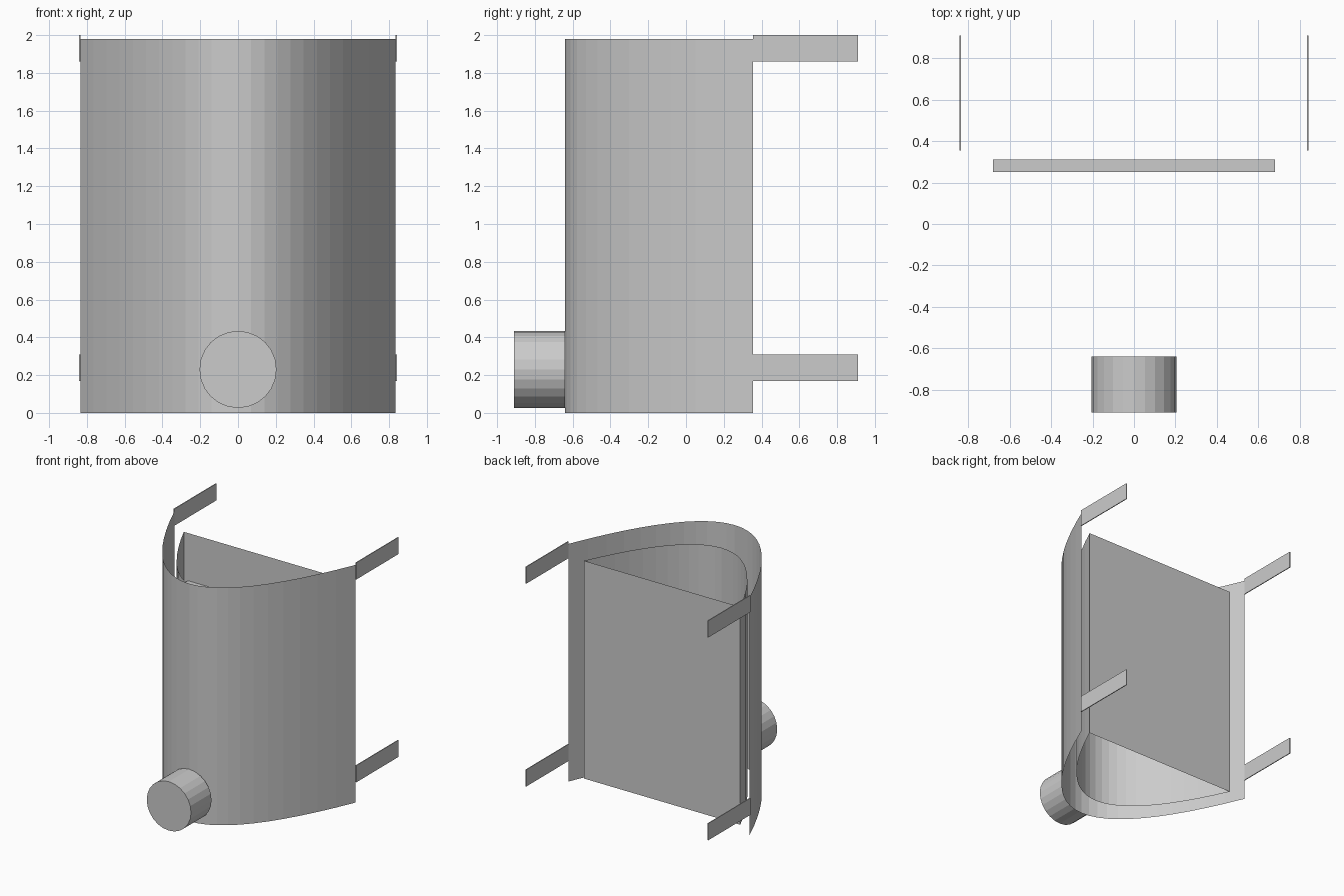
import bpy, math
from mathutils import Matrix

if "Cube" in bpy.data.objects:
    bpy.data.objects.remove(bpy.data.objects["Cube"])


def make_mesh(name, verts, faces):
    mesh = bpy.data.meshes.new(name)
    mesh.from_pydata(verts, [], faces)
    mesh.update()
    obj = bpy.data.objects.new(name, mesh)
    bpy.context.collection.objects.link(obj)
    return obj


def parabola_sheet(name, half_w, y_front, y_back, z0, z1, closed=False, n=24):
    """Upright thin sheet following a parabola, optionally closed by a flat back."""
    pts = []
    for i in range(n + 1):
        t = 2 * i / n - 1
        pts.append((half_w * t, y_front + (y_back - y_front) * t * t))
    verts = [(x, y, z) for z in (z0, z1) for x, y in pts]
    m = n + 1
    faces = [(i, i + 1, m + i + 1, m + i) for i in range(n)]
    if closed:
        faces.append((n, 0, m, m + n))
    return make_mesh(name, verts, faces)


def box(name, x0, x1, y0, y1, z0, z1):
    bpy.ops.mesh.primitive_cube_add(size=1)
    obj = bpy.context.object
    obj.name = name
    obj.data.transform(
        Matrix.Translation(((x0 + x1) / 2, (y0 + y1) / 2, (z0 + z1) / 2))
        @ Matrix.Diagonal((x1 - x0, y1 - y0, z1 - z0, 1)))
    return obj


# Outer curved cover, open at top, bottom and back
parabola_sheet("outer_shell", 0.835, -0.64, 0.355, 0.0, 1.98)

# Inner curved liner with its flat back panel
parabola_sheet("inner_liner", 0.72, -0.47, 0.315, 0.04, 1.855, closed=True)

# Slab mounted on the inside of the back panel
box("inner_slab", -0.68, 0.68, 0.25, 0.312, 0.44, 1.46)

# Four thin straps reaching backwards
for side, s in (("left", -1), ("right", 1)):
    for level, z0 in (("lower", 0.17), ("upper", 1.86)):
        xa, xb = sorted((s * 0.835, s * 0.842))
        box(f"strap_{level}_{side}", xa, xb, 0.355, 0.91, z0, z0 + 0.14)

# Round spout at the front
bpy.ops.mesh.primitive_cylinder_add(
    vertices=24, radius=0.204, depth=0.27,
    location=(0, -0.775, 0.23), rotation=(math.pi / 2, 0, 0))
bpy.context.object.name = "front_spout"
